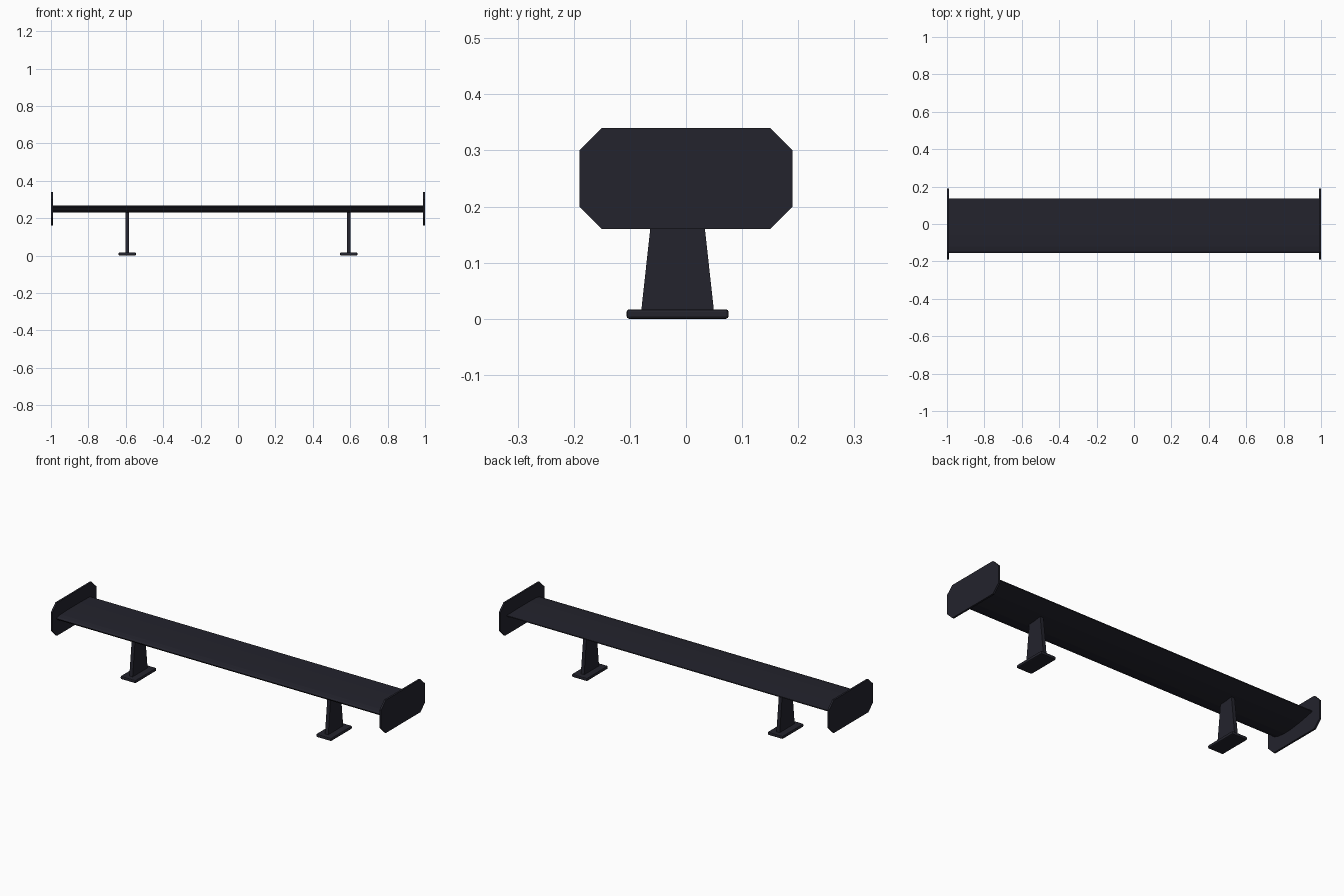
import bpy, bmesh

if "Cube" in bpy.data.objects:
    bpy.data.objects.remove(bpy.data.objects["Cube"])

black = bpy.data.materials.new("satin black")
black.diffuse_color = (0.017, 0.017, 0.026, 1)
black.use_nodes = True
black.node_tree.nodes["Principled BSDF"].inputs["Base Color"].default_value = black.diffuse_color


def extrude_yz(name, profile, x0, x1):
    """Extrude a closed (y, z) profile along x."""
    bm = bmesh.new()
    face = bm.faces.new([bm.verts.new((x0, y, z)) for y, z in profile])
    new = bmesh.ops.extrude_face_region(bm, geom=[face])["geom"]
    verts = [v for v in new if isinstance(v, bmesh.types.BMVert)]
    bmesh.ops.translate(bm, verts=verts, vec=(x1 - x0, 0, 0))
    bmesh.ops.recalc_face_normals(bm, faces=bm.faces)
    mesh = bpy.data.meshes.new(name)
    bm.to_mesh(mesh)
    bm.free()
    mesh.materials.append(black)
    obj = bpy.data.objects.new(name, mesh)
    bpy.context.collection.objects.link(obj)
    return obj


# Wing blade: nearly flat top, bulging underside
wing = [(-0.155, 0.256), (-0.145, 0.261), (-0.12, 0.265), (-0.06, 0.267),
        (0.04, 0.267), (0.135, 0.265), (0.135, 0.260), (0.09, 0.250),
        (0.04, 0.240), (-0.02, 0.232), (-0.07, 0.230), (-0.115, 0.235),
        (-0.145, 0.245)]
extrude_yz("wing_blade", wing, -0.992, 0.992)

# Chamfered end plate outline
plate = [(-0.15, 0.16), (0.15, 0.16), (0.19, 0.20), (0.19, 0.30),
         (0.15, 0.34), (-0.15, 0.34), (-0.19, 0.30), (-0.19, 0.20)]
# Tapered upright outline
upright = [(-0.08, 0.012), (0.05, 0.012), (0.025, 0.24), (-0.055, 0.24)]
# Mounting foot outline
foot = [(-0.106, 0.0), (0.076, 0.0), (0.076, 0.017), (-0.106, 0.017)]

for side, s in (("left", -1), ("right", 1)):
    extrude_yz(side + "_end_plate", plate, s * 0.99, s * 1.0)
    extrude_yz(side + "_upright", upright, s * 0.592 - 0.01, s * 0.592 + 0.01)
    base = extrude_yz(side + "_foot", foot, s * 0.592 - 0.046, s * 0.592 + 0.046)
    bevel = base.modifiers.new("soft edges", "BEVEL")
    bevel.width = 0.005
    bevel.segments = 2
